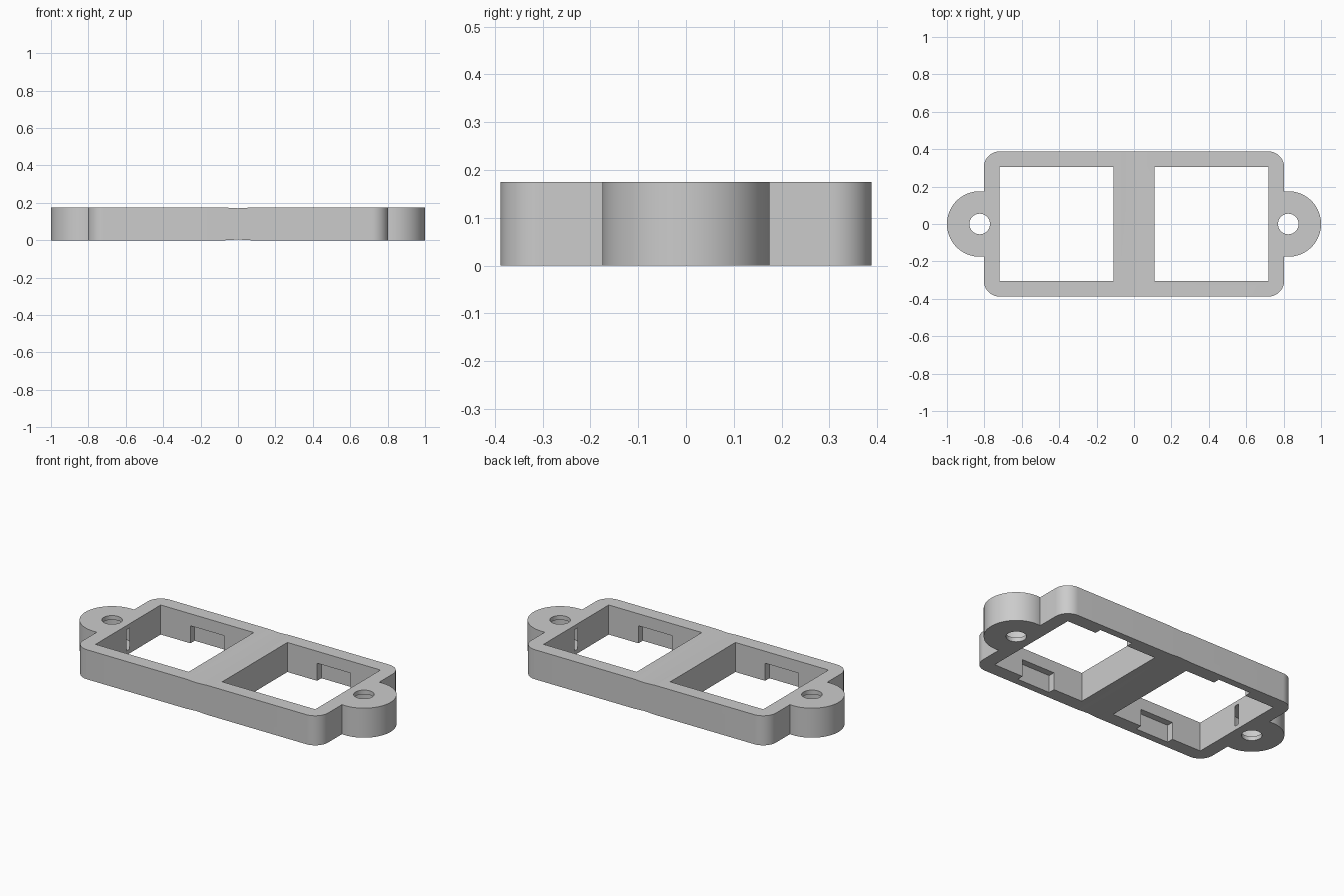
import bpy, bmesh, math
from mathutils import Matrix

cube = bpy.data.objects.get("Cube")
if cube:
    bpy.data.objects.remove(cube, do_unlink=True)

H = 0.175            # plate thickness
EAR_X = 0.825        # centre of the mounting ears
WIN_X = 0.415        # centre of the windows

grey = bpy.data.materials.new("light grey plastic")
grey.use_nodes = True
grey.diffuse_color = (0.6, 0.6, 0.6, 1)
grey.node_tree.nodes["Principled BSDF"].inputs["Base Color"].default_value = (0.6, 0.6, 0.6, 1)


def make_object(name, bm):
    bmesh.ops.recalc_face_normals(bm, faces=bm.faces)
    mesh = bpy.data.meshes.new(name)
    bm.to_mesh(mesh)
    bm.free()
    mesh.materials.append(grey)
    obj = bpy.data.objects.new(name, mesh)
    bpy.context.collection.objects.link(obj)
    return obj


def prism(name, points, z0, z1):
    bm = bmesh.new()
    face = bm.faces.new([bm.verts.new((x, y, z0)) for x, y in points])
    top = bmesh.ops.extrude_face_region(bm, geom=[face])["geom"]
    bmesh.ops.translate(bm, vec=(0, 0, z1 - z0),
                        verts=[g for g in top if isinstance(g, bmesh.types.BMVert)])
    return make_object(name, bm)


def box(name, x, y, sx, sy, z0, z1):
    hx, hy = sx / 2, sy / 2
    return prism(name, [(x - hx, y - hy), (x + hx, y - hy), (x + hx, y + hy), (x - hx, y + hy)], z0, z1)


def disc(name, x, r, z0, z1, n=96):
    ring = [2 * math.pi * i / n for i in range(n)]
    return prism(name, [(x + r * math.cos(a), r * math.sin(a)) for a in ring], z0, z1)


def rounded_rect(hx, hy, r, n=16):
    pts = []
    for k, (sx, sy) in enumerate([(1, 1), (-1, 1), (-1, -1), (1, -1)]):
        for i in range(n + 1):
            a = math.pi / 2 * (k + i / n)
            pts.append((sx * (hx - r) + r * math.cos(a), sy * (hy - r) + r * math.sin(a)))
    return pts


def combine(target, other, operation):
    other.hide_render = True
    mod = target.modifiers.new(operation, "BOOLEAN")
    mod.operation, mod.solver, mod.object = operation, "EXACT", other
    bpy.context.view_layer.objects.active = target
    bpy.ops.object.modifier_apply(modifier=mod.name)
    bpy.data.objects.remove(other, do_unlink=True)


# Rounded plate with a mounting ear at each end
frame = prism("double_window_frame", rounded_rect(0.803, 0.388, 0.085), 0, H)
for s in (-1, 1):
    combine(frame, disc("ear", s * EAR_X, 0.175, 0, H), "UNION")

for s in (-1, 1):
    # Square window, with clip recesses open at the underside
    combine(frame, box("window", s * WIN_X, 0, 0.61, 0.61, -0.1, H + 0.1), "DIFFERENCE")
    for t in (-1, 1):
        combine(frame, box("clip_recess", s * WIN_X, t * 0.3, 0.22, 0.09, -0.1, 0.104), "DIFFERENCE")
    # Screw hole with a wider hidden pocket that just breaks into the window
    combine(frame, disc("screw_hole", s * EAR_X, 0.055, -0.1, H + 0.1, 48), "DIFFERENCE")
    combine(frame, disc("pocket", s * EAR_X, 0.106, 0.025, 0.15), "DIFFERENCE")

# Very shallow score line across the middle, on both faces
for z, depth in ((H, -0.004), (0, 0.004)):
    groove = prism("groove", [(-0.07, z), (0, z + depth), (0.07, z), (0, z - 4 * depth)], -0.5, 0.5)
    groove.data.transform(Matrix.Rotation(math.pi / 2, 4, "X"))
    combine(frame, groove, "DIFFERENCE")

bpy.ops.object.select_all(action="DESELECT")
frame.select_set(True)
bpy.context.view_layer.objects.active = frame
bpy.ops.object.shade_smooth_by_angle(angle=math.radians(30))
